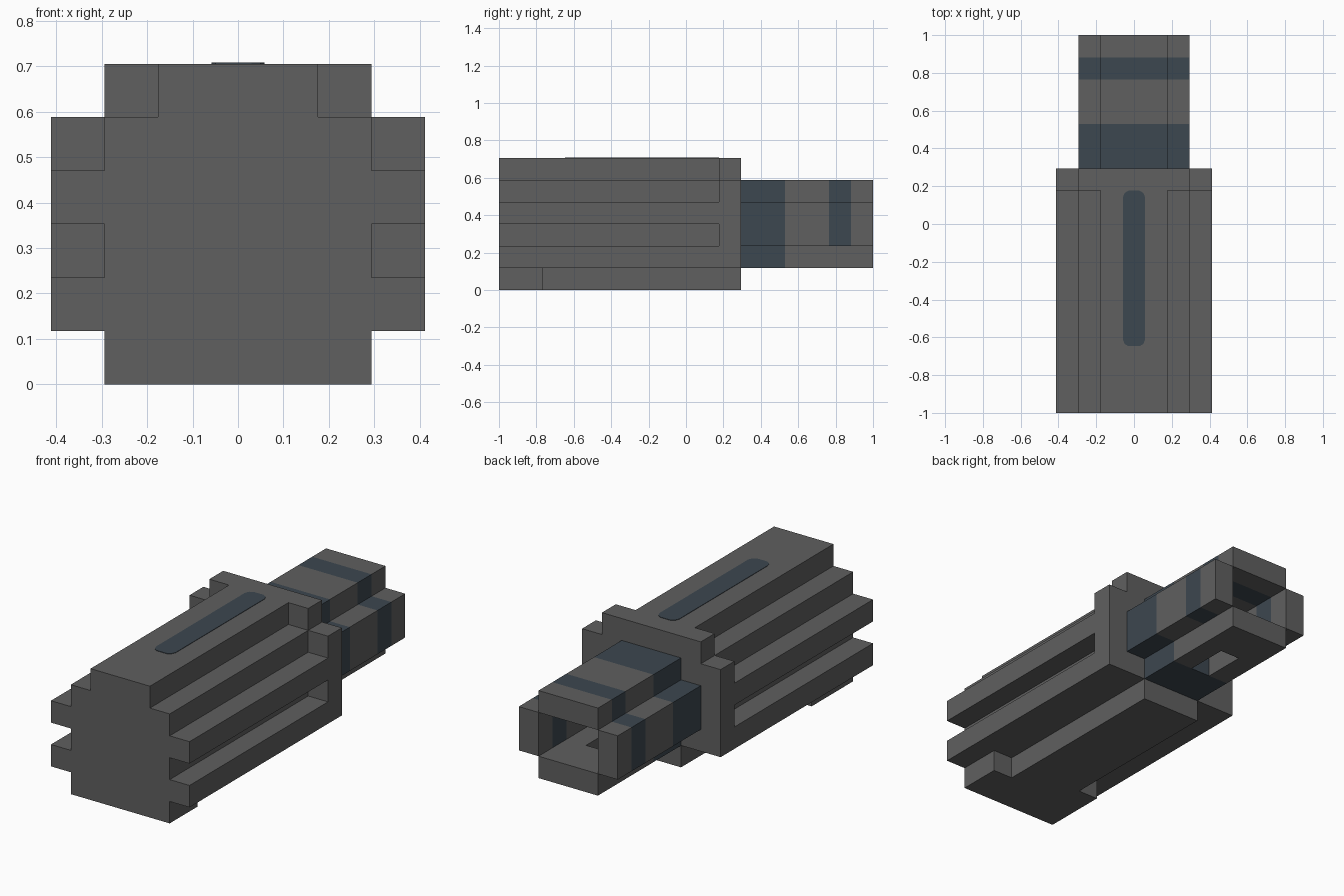
import bpy
import bmesh
from mathutils import Vector

cube = bpy.data.objects.get("Cube")
if cube:
    bpy.data.objects.remove(cube, do_unlink=True)

U = 2 / 17  # grid module: the model is 17 modules long


def material(name, rgb):
    m = bpy.data.materials.new(name)
    m.use_nodes = True
    m.diffuse_color = (*rgb, 1)
    bsdf = m.node_tree.nodes["Principled BSDF"]
    bsdf.inputs["Base Color"].default_value = (*rgb, 1)
    bsdf.inputs["Roughness"].default_value = 0.8
    return m


GREY = material("dark_grey", (0.115, 0.115, 0.115))
BLUE = material("slate_blue", (0.046, 0.063, 0.08))


def mirrored(half):
    """Close a right-hand outline with its mirror image."""
    return half + [(-x, v) for x, v in reversed(half)]


def rect(x0, x1, v0, v1):
    return [(x0, v0), (x1, v0), (x1, v1), (x0, v1)]


def prism(name, outline, start, end, axis="Y", mat=GREY, band=None):
    """Extrude an outline (in modules) along Y or Z; band paints a blue y range."""
    def place(a, v, d):
        x, y, z = (a, d, v) if axis == "Y" else (a, v, d)
        return Vector((x, y - 8.5, z)) * U

    bm = bmesh.new()
    face = bm.faces.new([bm.verts.new(place(a, v, start)) for a, v in outline])
    ext = bmesh.ops.extrude_face_region(bm, geom=[face], use_keep_orig=True)
    moved = [g for g in ext["geom"] if isinstance(g, bmesh.types.BMVert)]
    bmesh.ops.translate(bm, verts=moved, vec=place(0, 0, end) - place(0, 0, start))
    if band:
        limits = [(y - 8.5) * U for y in band]
        for y in limits:
            bmesh.ops.bisect_plane(bm, geom=bm.verts[:] + bm.edges[:] + bm.faces[:],
                                   plane_co=(0, y, 0), plane_no=(0, 1, 0))
        for f in bm.faces:
            if limits[0] < f.calc_center_median().y < limits[1]:
                f.material_index = 1
    bmesh.ops.recalc_face_normals(bm, faces=bm.faces)
    mesh = bpy.data.meshes.new(name)
    bm.to_mesh(mesh)
    bm.free()
    mesh.materials.append(mat)
    if band:
        mesh.materials.append(BLUE)
    obj = bpy.data.objects.new(name, mesh)
    bpy.context.collection.objects.link(obj)
    return obj


# Main body: stepped section with two ribs on each side
prism("ribbed_body", mirrored([
    (1.5, 0), (1.5, 1), (3.5, 1), (3.5, 2), (2.5, 2), (2.5, 3),
    (3.5, 3), (3.5, 4), (2.5, 4), (2.5, 5), (1.5, 5), (1.5, 6)]), 0, 10)

# Plate closing the ribs at the back of the body
prism("back_plate", mirrored([
    (1.5, 0), (1.5, 1), (3.5, 1), (3.5, 5), (2.5, 5), (2.5, 6)]), 10, 11)

# Blocks under the front corners, one longer than the other
prism("left_foot_block", rect(1.5, 2.5, 0, 1), 0, 2)
prism("right_foot_block", rect(-2.5, -1.5, 0, 1), 0, 3)

# Rounded stripe on top of the body
prism("top_stripe", mirrored([
    (0.25, 3), (0.42, 3.1), (0.5, 3.3), (0.5, 9.7), (0.42, 9.9), (0.25, 10)]),
    6, 6.02, axis="Z", mat=BLUE)

# Solid cross-shaped collar behind the plate
prism("tail_collar", mirrored([
    (1.5, 1), (1.5, 2), (2.5, 2), (2.5, 4), (1.5, 4), (1.5, 5)]),
    11, 13, mat=BLUE)

# Open tail: four slabs around a square bore, with a band on three of them
prism("tail_top_slab", rect(-1.5, 1.5, 4, 5), 13, 17, band=(15, 16))
for side, s in (("left", 1), ("right", -1)):
    prism(f"tail_{side}_slab", rect(s * 1.5, s * 2.5, 2, 4), 13, 17, band=(15, 16))

# Bottom slab with a slot through it
prism("tail_bottom_slab", mirrored([
    (0.5, 15), (0.5, 13), (1.5, 13), (1.5, 17)]), 1, 2, axis="Z")
